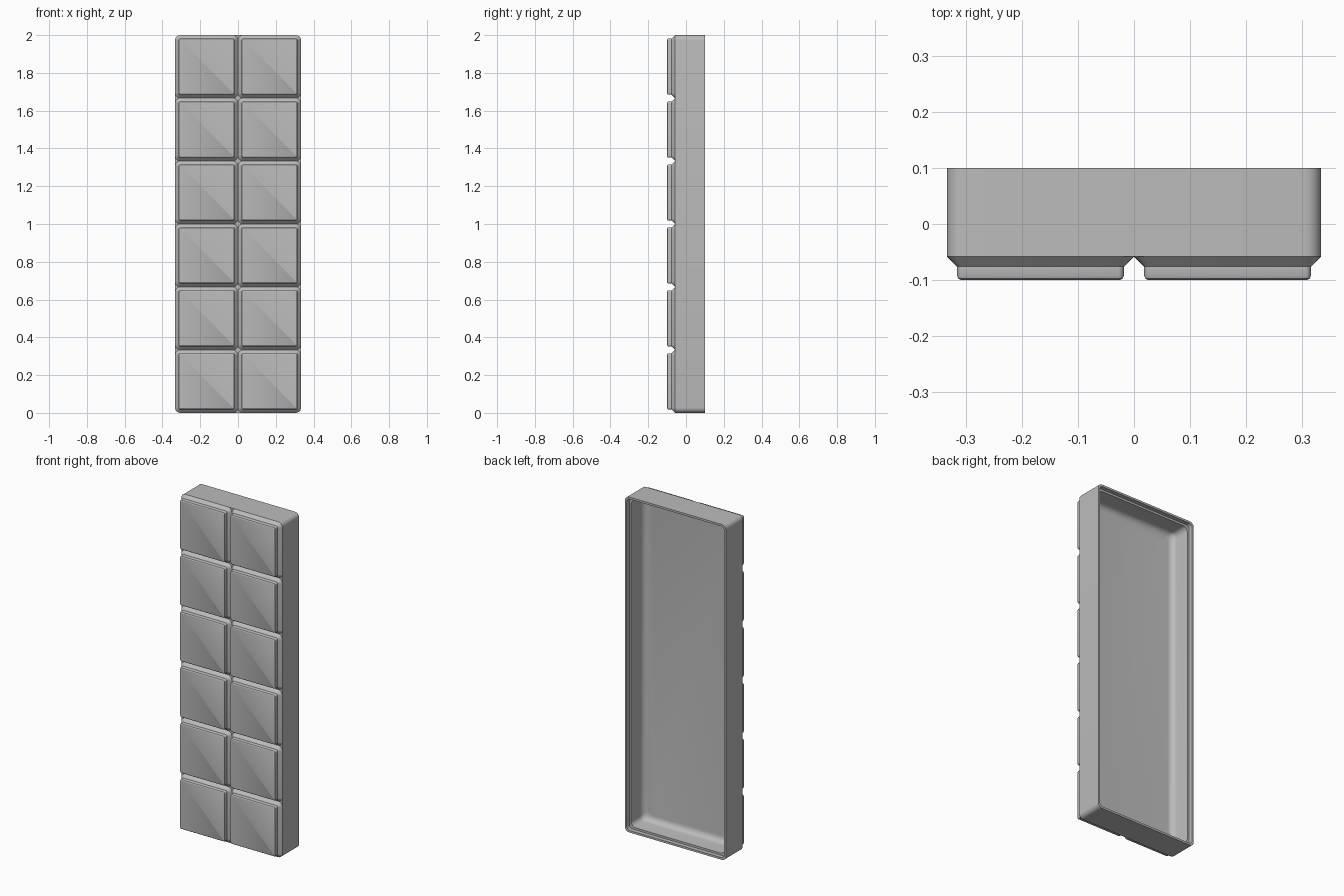
import bpy, bmesh, math

cube = bpy.data.objects.get("Cube")
if cube:
    bpy.data.objects.remove(cube, do_unlink=True)

# Single grey material
grey = bpy.data.materials.new("plain_grey")
grey.use_nodes = True
colour = (0.5, 0.5, 0.5, 1)
grey.diffuse_color = colour
grey.node_tree.nodes["Principled BSDF"].inputs["Base Color"].default_value = colour

CELL = 1 / 3        # pitch of the squares
COLS, ROWS = 2, 6
FRONT = -0.058      # front plane of the body, bottom of the grooves
STEPS = 6           # segments per rounded corner


def ring(bm, half_x, half_z, radius, y):
    """Rounded rectangle of vertices in the plane at depth y."""
    verts = []
    for quarter, (sx, sz) in enumerate([(1, 1), (-1, 1), (-1, -1), (1, -1)]):
        for i in range(STEPS + 1):
            a = math.pi / 2 * (quarter + i / STEPS)
            x = sx * (half_x - radius) + radius * math.cos(a)
            z = sz * (half_z - radius) + radius * math.sin(a)
            verts.append(bm.verts.new((x, y, z)))
    return verts


def loft(name, half_x, half_z, profile, centre):
    """Join rounded rectangles given as (inset, corner radius, y), capped."""
    bm = bmesh.new()
    rings = [ring(bm, half_x - d, half_z - d, r, y) for d, r, y in profile]
    for a, b in zip(rings, rings[1:]):
        for i in range(len(a)):
            j = (i + 1) % len(a)
            bm.faces.new((a[i], a[j], b[j], b[i]))
    bm.faces.new(rings[0])
    bm.faces.new(rings[-1])
    bmesh.ops.recalc_face_normals(bm, faces=bm.faces)
    mesh = bpy.data.meshes.new(name)
    bm.to_mesh(mesh)
    bm.free()
    mesh.materials.append(grey)
    obj = bpy.data.objects.new(name, mesh)
    obj.location = centre
    bpy.context.collection.objects.link(obj)
    return obj


# Hollow body: outer wall, stepped rim, inner wall, filleted floor
FILLET, FLOOR, WALL = 0.035, -0.04, 0.028
body_profile = [(0, 0.028, FRONT), (0, 0.028, 0.1),
                (0.012, 0.022, 0.1), (0.012, 0.022, 0.075),
                (0.024, 0.03, 0.075)]
for i in range(STEPS + 1):
    a = math.pi / 2 * i / STEPS
    body_profile.append((WALL + FILLET * (1 - math.cos(a)), 0.03,
                         FLOOR + FILLET * (1 - math.sin(a))))
parts = [loft("tray_body", CELL * COLS / 2, CELL * ROWS / 2,
              body_profile, (0, 0, CELL * ROWS / 2))]

# Raised squares: bevelled foot, short upright step, small edge bevel
tile_profile = [(0.004, 0.024, -0.05), (0, 0.028, FRONT),
                (0.018, 0.01, -0.076), (0.018, 0.01, -0.092),
                (0.020, 0.008, -0.097), (0.025, 0.005, -0.1)]
for col in range(COLS):
    for row in range(ROWS):
        centre = ((col - (COLS - 1) / 2) * CELL, 0, (row + 0.5) * CELL)
        parts.append(loft(f"square_{row + 1}_{col + 1}", CELL / 2, CELL / 2,
                          tile_profile, centre))

# Smooth rounded corners, keep edges sharp
bpy.ops.object.select_all(action="DESELECT")
for obj in parts:
    obj.select_set(True)
bpy.context.view_layer.objects.active = parts[0]
bpy.ops.object.shade_smooth_by_angle(angle=math.radians(28))
